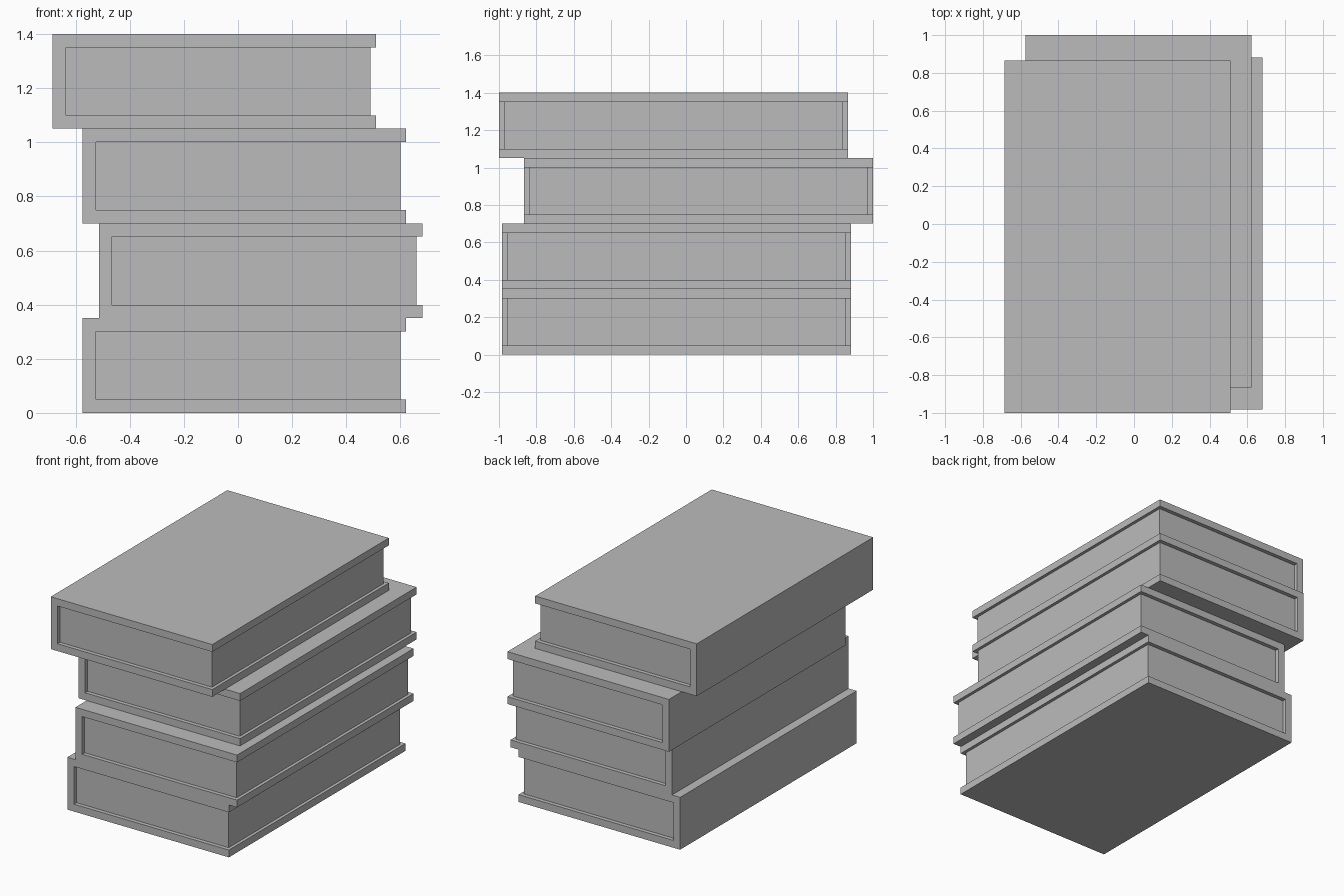
import bpy
import bmesh
from mathutils import Vector

old = bpy.data.objects.get("Cube")
if old:
    bpy.data.objects.remove(old, do_unlink=True)

grey = bpy.data.materials.new("plain_grey")
grey.use_nodes = True
grey.diffuse_color = (0.5, 0.5, 0.5, 1)
grey.node_tree.nodes["Principled BSDF"].inputs["Base Color"].default_value = (0.5, 0.5, 0.5, 1)

WIDTH, LENGTH, HEIGHT = 1.195, 1.865, 0.35
BOARD = 0.049          # cover thickness
FORE_INSET = 0.021     # pages set back from the cover's open edge
END_INSET = 0.027      # pages set back at both ends


def extrude_profile(name, profile, y0, y1, location):
    """Extrude an x-z outline along y into a flat-shaded solid."""
    bm = bmesh.new()
    face = bm.faces.new([bm.verts.new((x, y0, z)) for x, z in profile])
    new = bmesh.ops.extrude_face_region(bm, geom=[face])["geom"]
    moved = [v for v in new if isinstance(v, bmesh.types.BMVert)]
    bmesh.ops.translate(bm, verts=moved, vec=Vector((0, y1 - y0, 0)))
    bmesh.ops.recalc_face_normals(bm, faces=bm.faces)
    mesh = bpy.data.meshes.new(name)
    bm.to_mesh(mesh)
    bm.free()
    mesh.materials.append(grey)
    obj = bpy.data.objects.new(name, mesh)
    obj.location = location
    bpy.context.collection.objects.link(obj)


def book(label, x, y, z):
    low, high = BOARD, HEIGHT - BOARD
    # Cover: two boards joined by a spine on the -x side
    cover = [(0, 0), (WIDTH, 0), (WIDTH, low), (BOARD, low),
             (BOARD, high), (WIDTH, high), (WIDTH, HEIGHT), (0, HEIGHT)]
    extrude_profile(label + "_book_cover", cover, 0, LENGTH, (x, y, z))
    # Page block between the boards
    fore = WIDTH - FORE_INSET
    pages = [(BOARD, low), (fore, low), (fore, high), (BOARD, high)]
    extrude_profile(label + "_book_pages", pages, END_INSET, LENGTH - END_INSET, (x, y, z))


# Stack from the bottom up: spine x and front y of each book
stack = [("bottom", -0.574, -0.983), ("second", -0.514, -0.983),
         ("third", -0.574, -0.865), ("top", -0.685, -1.0)]
for i, (label, x, y) in enumerate(stack):
    book(label, x, y, i * HEIGHT)
